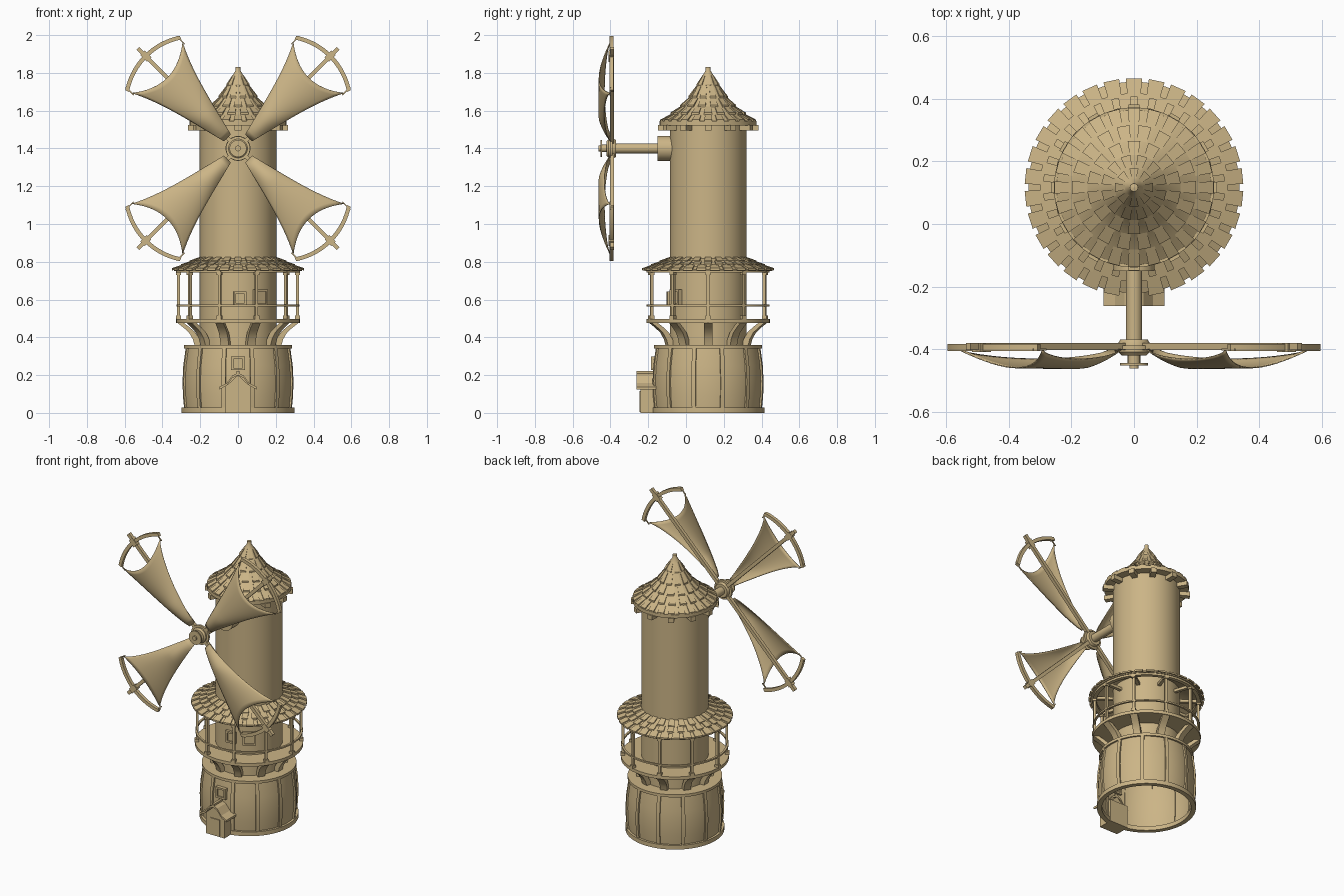
import bpy, bmesh
from math import pi, sin, cos, radians
from mathutils import Matrix, Vector

if "Cube" in bpy.data.objects:
    bpy.data.objects.remove(bpy.data.objects["Cube"])

CY = 0.117                                   # tower axis
AXIS = Matrix.Translation((0, CY, 0))
T, D, R = Matrix.Translation, Matrix.Diagonal, Matrix.Rotation
tan = bpy.data.materials.new("tan")
tan.diffuse_color = (0.6, 0.46, 0.24, 1)
tan.use_nodes = True
tan.node_tree.nodes["Principled BSDF"].inputs["Base Color"].default_value = tan.diffuse_color


def finish(name, bm, smooth=True):
    bmesh.ops.recalc_face_normals(bm, faces=bm.faces)
    me = bpy.data.meshes.new(name)
    bm.to_mesh(me)
    bm.free()
    ob = bpy.data.objects.new(name, me)
    bpy.context.collection.objects.link(ob)
    me.materials.append(tan)
    if smooth:
        bpy.ops.object.select_all(action='DESELECT')
        bpy.context.view_layer.objects.active = ob
        ob.select_set(True)
        bpy.ops.object.shade_smooth_by_angle(angle=radians(35))
    return ob


def polar(deg):
    """Frame on the tower axis whose -y points outward at deg from the front."""
    return AXIS @ R(radians(deg), 4, 'Z')


def box(bm, size, loc, m=Matrix()):
    bmesh.ops.create_cube(bm, size=1, matrix=m @ T(loc) @ D((*size, 1)))


def grid(bm, rows, loop_u=False, loop_v=False):
    vs = [[bm.verts.new(p) for p in row] for row in rows]
    nu, nv = len(vs), len(vs[0])
    for i in range(nu if loop_u else nu - 1):
        for j in range(nv if loop_v else nv - 1):
            a, b = (i + 1) % nu, (j + 1) % nv
            bm.faces.new((vs[i][j], vs[a][j], vs[a][b], vs[i][b]))
    return vs


def lathe(name, profile, m=AXIS, closed=True, n=64):
    bm = bmesh.new()
    grid(bm, [[m @ Vector((r * sin(2 * pi * k / n), -r * cos(2 * pi * k / n), z))
               for k in range(n)] for r, z in profile], closed, True)
    return finish(name, bm)


def ring(name, r0, r1, z0, z1, m=AXIS):
    return lathe(name, [(r0, z0), (r1, z0), (r1, z1), (r0, z1)], m)


def strip(bm, path, thick, width, m):
    """Curved bar: path of (outward, z) points, given radial thickness and width."""
    rows = [[m @ Vector((x, -r - d, z)) for x, d in
             ((-width / 2, 0), (width / 2, 0), (width / 2, thick), (-width / 2, thick))] for r, z in path]
    vs = grid(bm, rows, False, True)
    bm.faces.new(vs[0])
    bm.faces.new(vs[-1])


def shingles(bm, p0, p1, n, fill, off=0.0, thick=0.009):
    """One row of tapered roof plates lying on the slope p0 (low) to p1 (high)."""
    for k in range(n):
        m, w = polar((k + off) * 360 / n), pi / n * fill
        pts = []
        for (r, z), lift in ((p0, thick), (p1, 0.003)):
            for h in (-0.002, lift):
                pts += [m @ Vector((s * r * sin(w), -r * cos(w), z + h)) for s in (-1, 1)]
        v = [bm.verts.new(p) for p in pts]
        for f in ((0, 1, 3, 2), (4, 5, 7, 6), (0, 1, 5, 4), (2, 3, 7, 6), (0, 2, 6, 4), (1, 3, 7, 5)):
            bm.faces.new([v[i] for i in f])


def window(name, deg, r, z, w, h):
    bm, m = bmesh.new(), polar(deg)
    for s in (-1, 1):
        box(bm, (0.012, 0.03, h), (s * w / 2, -r, z), m)
        box(bm, (w + 0.012, 0.03, 0.012), (0, -r, z + s * h / 2), m)
    box(bm, (w, 0.012, h), (0, -r, z), m)
    finish(name, bm, False)


# Barrel-shaped base, open underneath, with staves and hoops
barrel = [(0.283, 0.02), (0.29, 0.09), (0.292, 0.17), (0.288, 0.25), (0.274, 0.35)]
lathe("base_wall", barrel + [(0.19, 0.35)], closed=False)
ring("base_foot_ring", 0.27, 0.299, 0, 0.028)
ring("base_top_ring", 0.19, 0.286, 0.342, 0.36)
bm = bmesh.new()
for k in range(12):
    strip(bm, [(r - 0.006, z) for r, z in barrel], 0.015, 0.022, polar(15 + 30 * k))
finish("base_staves", bm)

# Tower shaft
lathe("tower_wall", [(0.203, 0.34), (0.203, 1.535)], closed=False)

# Porch with a curved gable roof
bm = bmesh.new()
box(bm, (0.135, 0.10, 0.15), (0, -0.19, 0.075))
box(bm, (0.07, 0.01, 0.11), (0, -0.241, 0.06))
finish("porch", bm, False)
bm = bmesh.new()
roof = [(-0.098, 0.138), (-0.06, 0.158), (-0.03, 0.198), (0, 0.213),
        (0.03, 0.198), (0.06, 0.158), (0.098, 0.138)]
sec = roof + [(x, z - 0.014) for x, z in reversed(roof)]
vs = grid(bm, [[(x, y, z) for x, z in sec] for y in (-0.263, -0.16)], False, True)
for row in vs:
    bm.faces.new(row)
box(bm, (0.016, 0.1, 0.014), (0, -0.213, 0.214))
finish("porch_roof", bm, False)
bm = bmesh.new()
vs = grid(bm, [[(x, y, z) for x, z in ((-0.06, 0.145), (0.06, 0.145), (0, 0.2))] for y in (-0.24, -0.16)], False, True)
for row in vs:
    bm.faces.new(row)
finish("porch_gable", bm, False)

# Windows
window("base_window", 0, 0.288, 0.262, 0.06, 0.06)
window("tower_window", 3, 0.203, 0.605, 0.055, 0.065)
window("tower_side_window", 35, 0.205, 0.61, 0.07, 0.075)

# Balcony: brackets, floor, posts, rail
ring("balcony_floor", 0.2, 0.327, 0.477, 0.498)
brackets, posts = bmesh.new(), bmesh.new()
for k in range(10):
    m = polar(18 + 36 * k)
    strip(brackets, [(0.195, 0.355), (0.205, 0.39), (0.225, 0.425), (0.255, 0.452), (0.292, 0.48)], 0.034, 0.045, m)
    box(posts, (0.016, 0.016, 0.26), (0, -0.314, 0.622), m)
    box(posts, (0.026, 0.026, 0.02), (0, -0.316, 0.505), m)
    box(posts, (0.026, 0.026, 0.016), (0, -0.316, 0.738), m)
    box(posts, (0.02, 0.13, 0.018), (0, -0.262, 0.752), m)
finish("balcony_brackets", brackets)
finish("balcony_posts", posts, False)
ring("balcony_rail", 0.312, 0.325, 0.564, 0.574)
ring("balcony_top_beam", 0.302, 0.326, 0.742, 0.757)

# Balcony roof with shingle rows
lathe("balcony_roof", [(0.2, 0.806), (0.338, 0.75), (0.338, 0.758), (0.2, 0.82)])
bm = bmesh.new()
shingles(bm, (0.35, 0.757), (0.29, 0.784), 30, 0.7)
shingles(bm, (0.302, 0.778), (0.245, 0.803), 30, 0.65, 0.5)
shingles(bm, (0.258, 0.797), (0.205, 0.822), 24, 0.6)
finish("balcony_shingles", bm, False)

# Conical cap with eave blocks and shingles
cap = [(0.255, 1.54), (0.2, 1.578), (0.15, 1.618), (0.105, 1.665), (0.062, 1.73), (0.03, 1.785), (0.013, 1.812)]
lathe("cap_roof", [(0.2, 1.525)] + [(0.25, 1.525)] + cap + [(0.013, 1.83), (0.0005, 1.832)], closed=False)
ring("cap_eave_ring", 0.2, 0.256, 1.522, 1.545)
bm = bmesh.new()
for k in range(12):
    box(bm, (0.035, 0.075, 0.03), (0, -0.228, 1.51), polar(30 * k))
finish("cap_eave_blocks", bm, False)
bm = bmesh.new()
for i in range(5):
    shingles(bm, cap[i], cap[i + 1], (24, 18, 14, 12, 8)[i], 0.6, 0.5 * (i % 2), 0.012)
finish("cap_shingles", bm, False)

# Axle, collar and hub (z of the profile runs forward along -y)
HUB = T((0, 0, 1.40)) @ R(pi / 2, 4, 'X')
lathe("axle_collar", [(0.001, 0.06), (0.066, 0.06), (0.066, 0.15), (0.001, 0.15)], HUB, n=32)
lathe("axle", [(0.001, 0.1), (0.026, 0.1), (0.026, 0.37), (0.044, 0.37), (0.05, 0.38), (0.05, 0.41),
               (0.04, 0.42), (0.02, 0.42), (0.02, 0.445), (0.045, 0.445), (0.045, 0.453),
               (0.015, 0.453), (0.015, 0.462), (0.001, 0.462)], HUB, n=32)
ring("hub_ring", 0.05, 0.064, 0.388, 0.402, HUB)


# Four sail arms: arm, curved tip bar and billowing cloth (local x along arm, z across)
def tip(s):
    return 0.66 + 0.03 * (1 - s * s), radians(17.6) * s


arms, tips, cloth = bmesh.new(), bmesh.new(), bmesh.new()
N = 16
for k in range(4):
    m = T((0, -0.395, 1.40)) @ R(radians(45 + 90 * k), 4, 'Y')
    box(arms, (0.72, 0.022, 0.022), (0.39, 0.003, 0), m)
    box(arms, (0.05, 0.03, 0.034), (0.69, 0, 0), m)
    rows = []
    for i in range(N + 1):
        r, a = tip(2 * i / N - 1)
        rows.append([m @ Vector(((r + d) * cos(a), y, (r + d) * sin(a)))
                     for d, y in ((-0.01, -0.011), (0.012, -0.011), (0.012, 0.011), (-0.01, 0.011))])
    vs = grid(tips, rows, False, True)
    tips.faces.new(vs[0])
    tips.faces.new(vs[-1])
    for s in (-1, 1):                        # corner ties
        box(tips, (0.06, 0.006, 0.006), (0.62, -0.006, s * 0.19), m)
    rows = []
    for i in range(N + 1):
        t = i / N
        row = []
        for j in range(N + 1):
            s = 2 * j / N - 1
            u = 0.08 + t * (0.45 + 0.075 * s * s)
            half = 0.025 + 0.13 * t + 0.035 * t ** 4
            belly = 1 - (1 - 0.5 * max(0, sin(pi * t)) ** 0.6) * (1 - 0.95 * (1 - s * s) * min(1, 3 * t))
            row.append(m @ Vector((u, -0.006 - 0.062 * belly, s * half)))
        rows.append(row)
    grid(cloth, rows)
finish("sail_arms", arms, False)
finish("sail_tip_bars", tips)
sails = finish("sail_cloth", cloth)
mod = sails.modifiers.new("thickness", 'SOLIDIFY')
mod.thickness = 0.004
mod.offset = 0
